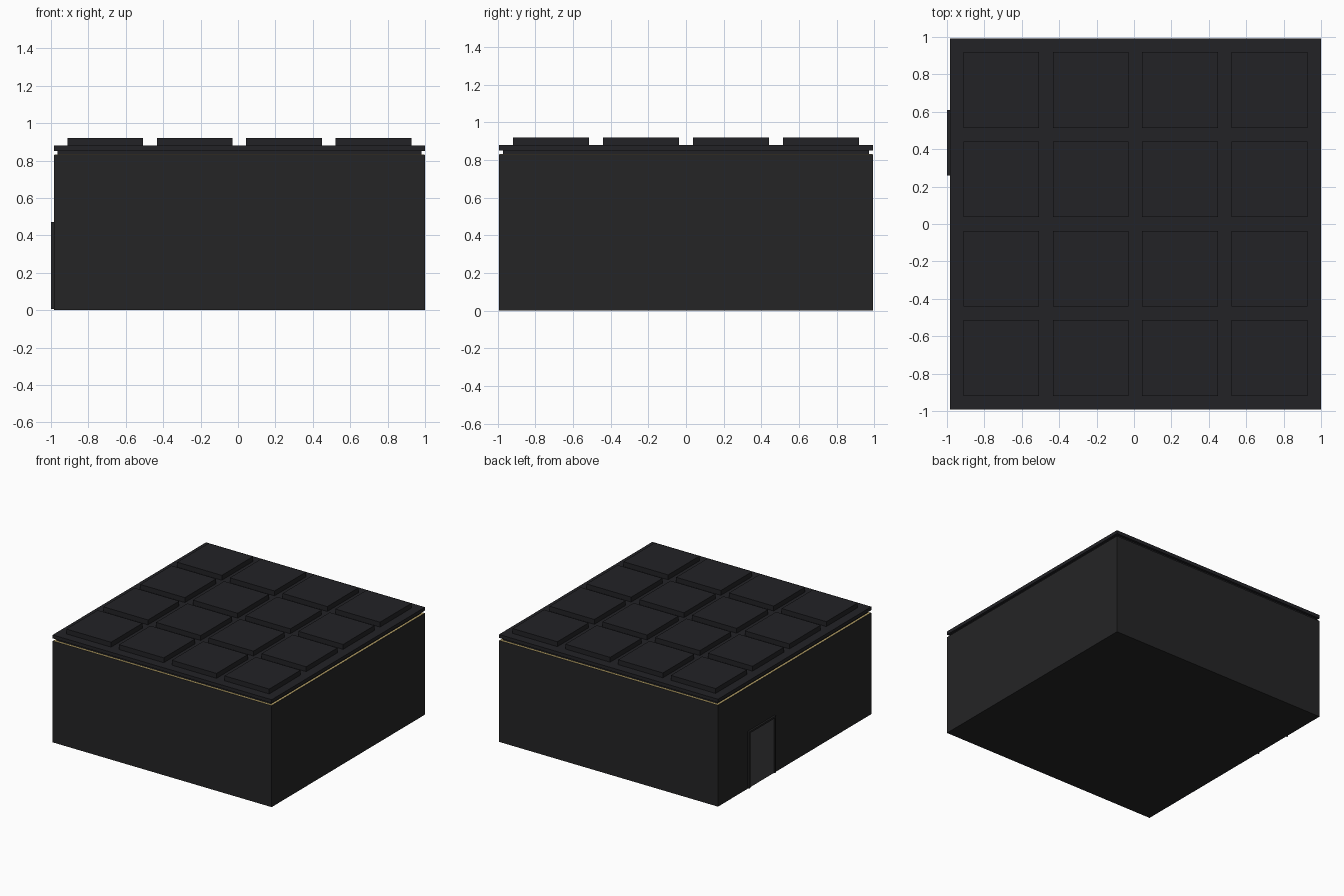
import bpy

if "Cube" in bpy.data.objects:
    bpy.data.objects.remove(bpy.data.objects["Cube"])

CX = 0.0075      # the building sits slightly off-centre because of the door frame
HALF = 0.9925


def material(name, color):
    m = bpy.data.materials.new(name)
    m.diffuse_color = (*color, 1)
    m.use_nodes = True
    m.node_tree.nodes["Principled BSDF"].inputs["Base Color"].default_value = m.diffuse_color
    return m


wall_mat = material("dark_wall", (0.018, 0.018, 0.019))
roof_mat = material("dark_roof", (0.016, 0.016, 0.019))
gold_mat = material("gold", (0.55, 0.42, 0.16))
door_mat = material("door_grey", (0.055, 0.055, 0.058))


def box(name, x, y, z, mat):
    """Box from (min, max) ranges on each axis."""
    r = (x, y, z)
    bpy.ops.mesh.primitive_cube_add(size=1, location=[(a + b) / 2 for a, b in r])
    ob = bpy.context.object
    ob.name = name
    ob.scale = [b - a for a, b in r]
    bpy.ops.object.transform_apply(location=False, rotation=False, scale=True)
    ob.data.materials.append(mat)
    return ob


def layer(name, inset, z0, z1, mat):
    h = HALF - inset
    return box(name, (CX - h, CX + h), (-h, h), (z0, z1), mat)


# Main block, gold trim on its ledge, recessed neck and roof slab
layer("main_block", 0, 0, 0.83, wall_mat)
layer("gold_trim", 0.003, 0.829, 0.832, gold_mat)
layer("recessed_neck", 0.02, 0.83, 0.852, roof_mat)
layer("roof_slab", 0, 0.852, 0.88, roof_mat)

# Four by four grid of raised roof panels
PITCH, R = 0.478, 0.2025
for i in range(4):
    for j in range(4):
        px, py = CX + (i - 1.5) * PITCH, (j - 1.5) * PITCH
        box(f"roof_panel_{i}_{j}", (px - R, px + R), (py - R, py + R),
            (0.88, 0.92), roof_mat)

# Door on the left wall: two jambs, a lintel and the lighter leaf
X_OUT, X_IN = -1.0, -0.98
for n, y in (("front", 0.26), ("back", 0.595)):
    box(f"door_jamb_{n}", (X_OUT, X_IN), (y, y + 0.015), (0.005, 0.47), wall_mat)
box("door_lintel", (X_OUT, X_IN), (0.275, 0.595), (0.455, 0.47), wall_mat)
box("door_leaf", (-0.99, X_IN), (0.275, 0.595), (0.005, 0.455), door_mat)
